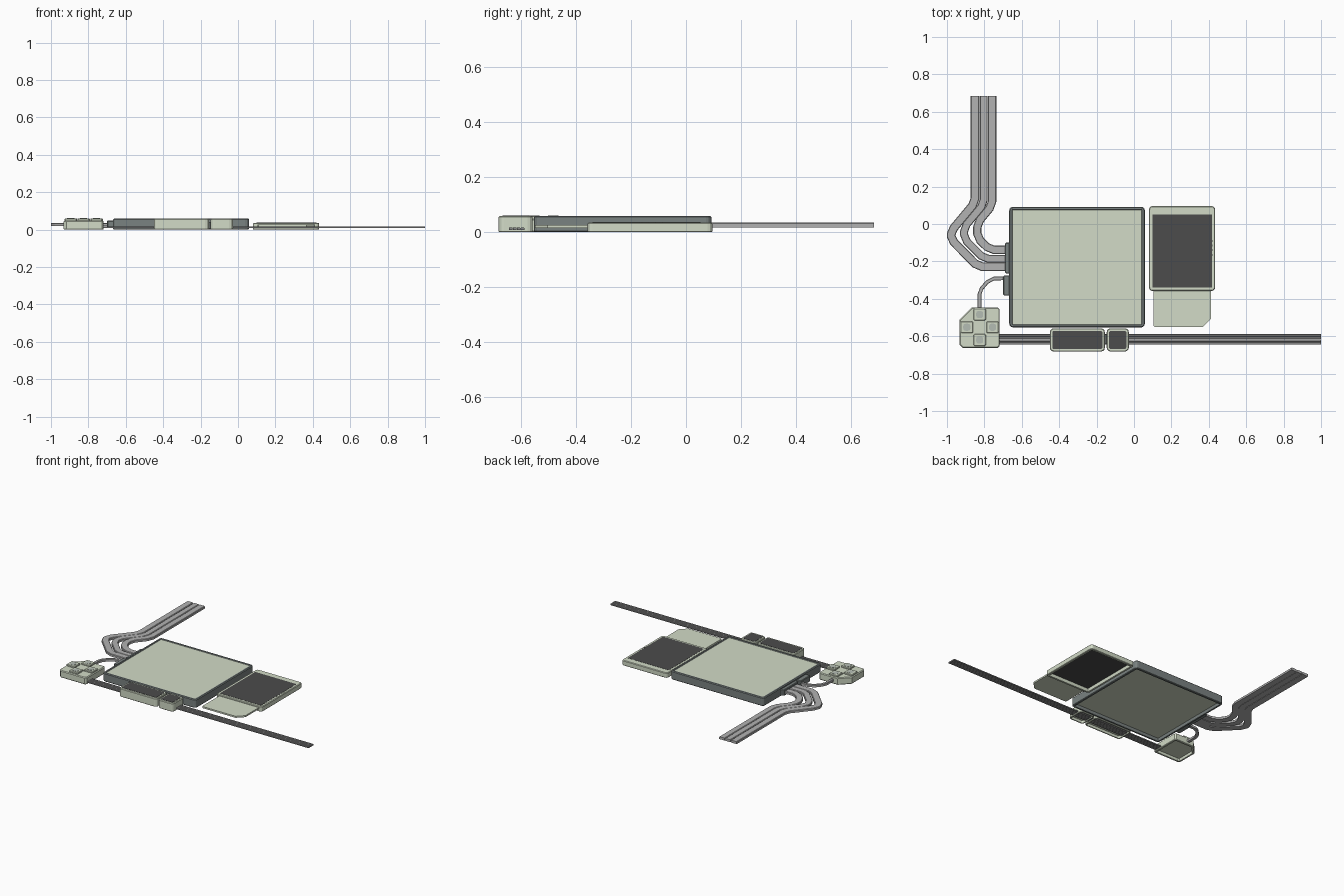
import bpy, bmesh, math
from mathutils import Vector

if "Cube" in bpy.data.objects:
    bpy.data.objects.remove(bpy.data.objects["Cube"])


def mat(name, rgb):
    m = bpy.data.materials.new(name)
    lin = [((c / 255 + 0.055) / 1.055) ** 2.4 for c in rgb]
    m.diffuse_color = (*lin, 1)
    m.use_nodes = True
    m.node_tree.nodes["Principled BSDF"].inputs["Base Color"].default_value = m.diffuse_color
    return m


PALE = mat("pale sage", (210, 219, 199))
FRAME = mat("slate grey", (122, 130, 129))
DARK = mat("charcoal", (76, 76, 76))
CABLE = mat("cable grey", (178, 178, 178))
WIRE = mat("wire grey", (136, 136, 136))
MARK = mat("symbol grey", (180, 188, 180))


def finish(name, bm, mats):
    bmesh.ops.recalc_face_normals(bm, faces=bm.faces)
    me = bpy.data.meshes.new(name)
    bm.to_mesh(me)
    bm.free()
    for m in mats:
        me.materials.append(m)
    ob = bpy.data.objects.new(name, me)
    bpy.context.collection.objects.link(ob)
    return ob


def outline(x0, x1, y0, y1, radii, inset, seg):
    """Rectangle with rounded (seg > 1) or cut (seg = 1) corners: +x+y, -x+y, -x-y, +x-y."""
    pts = []
    for i, (sx, sy) in enumerate(((1, 1), (-1, 1), (-1, -1), (1, -1))):
        r = max(radii[i] - inset * (0.6 if seg == 1 else 1), 0.003)
        cx = (x1 - inset - r) if sx > 0 else (x0 + inset + r)
        cy = (y1 - inset - r) if sy > 0 else (y0 + inset + r)
        for k in range(seg + 1):
            a = math.pi / 2 * (i + k / seg)
            pts.append((cx + r * math.cos(a), cy + r * math.sin(a)))
    return pts


def plate(name, rect, radii, profile, side, top=None, bottom=None, seg=3):
    """Loft the outline through (inset, z) levels, then cap both ends."""
    if not isinstance(radii, tuple):
        radii = (radii,) * 4
    bm = bmesh.new()
    rings = [[bm.verts.new((x, y, z)) for x, y in outline(*rect, radii, d, seg)] for d, z in profile]
    n = len(rings[0])
    for a, b in zip(rings, rings[1:]):
        for i in range(n):
            bm.faces.new((a[i], a[(i + 1) % n], b[(i + 1) % n], b[i]))
    bm.faces.new(rings[0][::-1]).material_index = 2
    bm.faces.new(rings[-1]).material_index = 1
    return finish(name, bm, [side, top or side, bottom or side])


def ribbon(name, path, width, z0, z1, m, ease=0.0):
    """Flat cable; each bend is cut by the ease distance, the top edges are chamfered."""
    p = [Vector(q) for q in path]
    if ease:
        eased = [p[0]]
        for a, b, c in zip(p, p[1:], p[2:]):
            for e in (a, c):
                eased.append(b + (e - b).normalized() * min(ease, (e - b).length * 0.4))
        p = eased + [p[-1]]
    bm = bmesh.new()
    c = min(width * 0.12, (z1 - z0) * 0.2)
    h = width / 2
    section = ((-h, z0), (h, z0), (h, z1 - c), (h - c, z1), (-h + c, z1), (-h, z1 - c))
    rings = []
    for i, q in enumerate(p):
        d0 = (q - p[i - 1]).normalized() if i else (p[1] - q).normalized()
        d1 = (p[i + 1] - q).normalized() if i < len(p) - 1 else d0
        t = (d0 + d1).normalized()
        nrm = Vector((-t.y, t.x)) / max(t.dot(d0), 0.3)
        rings.append([bm.verts.new((*(q + nrm * s), z)) for s, z in section])
    for a, b in zip(rings, rings[1:]):
        for i in range(6):
            bm.faces.new((a[i], a[(i + 1) % 6], b[(i + 1) % 6], b[i]))
    bm.faces.new(rings[0])
    bm.faces.new(rings[-1])
    return finish(name, bm, [m])


# main panel: slate tray with recessed pale faces above and below
plate("main_panel", (-0.667, 0.058, -0.553, 0.092), 0.02,
      [(0.018, 0.02), (0.015, 0.0), (0.004, 0.0), (0, 0.004), (0, 0.055), (0.005, 0.06),
       (0.014, 0.06), (0.017, 0.056)], FRAME, PALE, PALE)

# side display: pale frame with dark screen, open underneath
plate("side_display_frame", (0.08, 0.434, -0.358, 0.096), 0.018,
      [(0.018, 0.022), (0.016, 0.0), (0.003, 0), (0, 0.003), (0, 0.032), (0.004, 0.036), (0.01, 0.036)],
      PALE, PALE, DARK)
plate("side_display_screen", (0.098, 0.417, -0.34, 0.052), 0.004,
      [(0, 0.033), (0, 0.037)], DARK)
for i in range(4):
    y = -0.09 - i * 0.025
    plate("screen_edge_tab", (0.414, 0.421, y - 0.006, y + 0.006), 0.001,
          [(0, 0.033), (0, 0.0375)], DARK, seg=1)

# thin card sticking out below the side display
plate("card_tab", (0.105, 0.412, -0.55, -0.345), (0.004, 0.004, 0.004, 0.045),
      [(0, 0.016), (0, 0.027)], PALE, seg=1)

# three ribbon cables curving from the panel's left side to the back
for name, x, bend, y, w, kink in (("outer", -0.85, -0.978, -0.228, 0.046, 0.115),
                                  ("middle", -0.803, -0.909, -0.186, 0.042, 0.108),
                                  ("inner", -0.758, -0.838, -0.138, 0.044, 0.10)):
    top = kink - (x - bend) * 1.2
    low = y + (-0.06 - y) * 0.9
    ribbon("ribbon_cable_" + name,
           [(x, 0.684), (x, kink), (bend, top), (bend, low - 0.005),
            (bend + (low - y) * 0.95, y), (-0.675, y)], w, 0.018, 0.035, CABLE, 0.022)

# connectors on the panel's left side
plate("ribbon_connector", (-0.69, -0.66, -0.265, -0.1), 0.006,
      [(0, 0.008), (0, 0.044), (0.004, 0.048)], FRAME, seg=1)
plate("pad_connector", (-0.7, -0.66, -0.383, -0.275), 0.006,
      [(0, 0.008), (0, 0.044), (0.004, 0.048)], FRAME, seg=1)

# cord from the panel to the button pad
ribbon("pad_cord", [(-0.69, -0.29), (-0.75, -0.292), (-0.785, -0.31), (-0.815, -0.345),
                    (-0.826, -0.375), (-0.826, -0.46)], 0.02, 0.018, 0.034, CABLE)

# button pad with cut corner, four buttons and a recessed underside
plate("button_pad", (-0.932, -0.718, -0.662, -0.446), (0.01, 0.065, 0.016, 0.01),
      [(0.016, 0.018), (0.014, 0.0), (0.003, 0.0), (0, 0.004), (0, 0.044), (0.005, 0.049)], PALE, seg=1)
cx, cy = -0.825, -0.552
for dx, dy in ((0, 1), (-1, 0), (1, 0), (0, -1)):
    x, y = cx + dx * 0.069, cy + dy * 0.068
    plate("pad_button", (x - 0.033, x + 0.033, y - 0.032, y + 0.032), 0.006,
          [(0, 0.045), (0, 0.057), (0.003, 0.06)], PALE, seg=1)
    plate("button_symbol", (x - 0.019, x + 0.019, y - 0.019, y + 0.019), 0.012,
          [(0, 0.059), (0, 0.0612)], MARK, seg=2)
plate("pad_centre", (cx - 0.033, cx + 0.033, cy - 0.033, cy + 0.033), 0.003,
      [(0, 0.045), (0, 0.053)], PALE, seg=1)

# bundle of four straight wires along the front
for i in range(4):
    y = -0.595 - i * 0.0143
    ribbon("front_wire", [(-0.73, y), (1.0, y)], 0.0135, 0.008, 0.017, WIRE)

# two small screen modules clipped on the wires, hollow underneath
for name, x0, x1 in (("long_module", -0.45, -0.156), ("short_module", -0.146, -0.028)):
    plate(name, (x0, x1, -0.682, -0.558), 0.02,
          [(0.011, 0.018), (0.01, 0.0), (0.003, 0.0), (0, 0.003), (0, 0.055), (0.004, 0.059), (0.01, 0.059)],
          PALE)
    plate(name + "_screen", (x0 + 0.013, x1 - 0.013, -0.668, -0.572), 0.008,
          [(0, 0.056), (0, 0.0605)], DARK)
plate("module_link", (-0.17, -0.13, -0.642, -0.592), 0.004,
      [(0, 0.006), (0, 0.04)], FRAME, seg=1)
